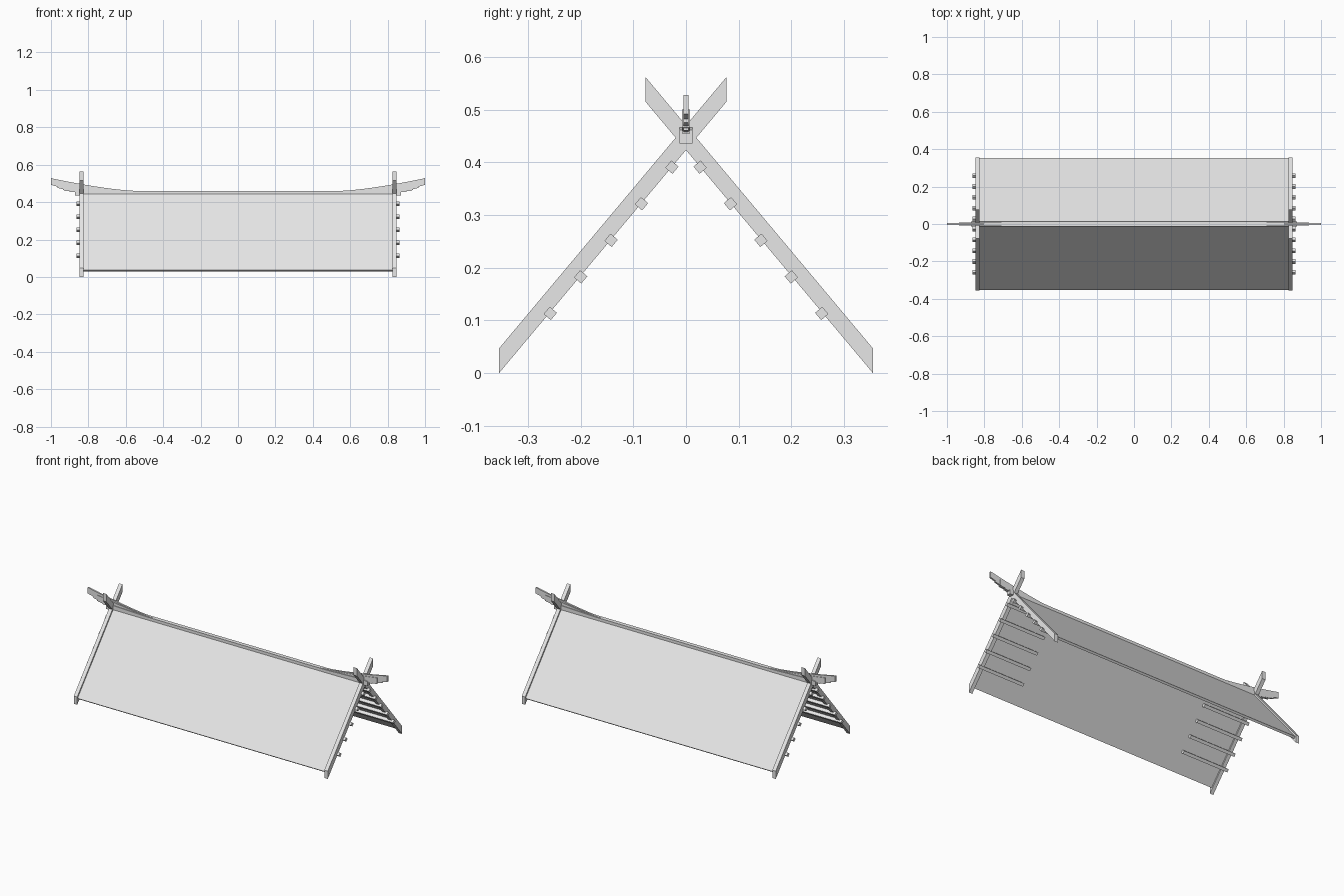
import bpy, bmesh, math

cube = bpy.data.objects.get("Cube")
if cube:
    bpy.data.objects.remove(cube, do_unlink=True)

grey = bpy.data.materials.new("pale_grey")
grey.use_nodes = True
grey.diffuse_color = (0.8, 0.8, 0.8, 1)
grey.node_tree.nodes["Principled BSDF"].inputs["Base Color"].default_value = (0.8, 0.8, 0.8, 1)

EAVE = 0.355                  # half depth of the roof
PITCH = 1.193                 # rise over run
ANGLE = math.atan(PITCH)
BOARD_IN, BOARD_OUT = 0.825, 0.848


def extrude(name, outline, to_point, a, b):
    """Sweep a 2D outline from depth a to depth b as a closed solid."""
    bm = bmesh.new()
    ends = [[bm.verts.new(to_point(u, v, d)) for u, v in outline] for d in (a, b)]
    n = len(outline)
    bm.faces.new(ends[0])
    bm.faces.new(ends[1])
    for i in range(n):
        j = (i + 1) % n
        bm.faces.new((ends[0][i], ends[0][j], ends[1][j], ends[1][i]))
    bmesh.ops.recalc_face_normals(bm, faces=bm.faces)
    mesh = bpy.data.meshes.new(name)
    bm.to_mesh(mesh)
    bm.free()
    mesh.materials.append(grey)
    obj = bpy.data.objects.new(name, mesh)
    bpy.context.collection.objects.link(obj)
    return obj


def along_x(u, v, d):
    return (d, u, v)


def along_y(u, v, d):
    return (u, d, v)


def slope_z(y, offset=0.0):
    return (EAVE - y) * PITCH + offset


def mirrored(outline, side):
    return [(side * y, z) for y, z in outline]


# Roof panels, square cut at the eaves and meeting at the ridge
thick = 0.0135
cut = (EAVE - 0.003, slope_z(EAVE - 0.003, 0.034))
low = (cut[0] - thick * math.sin(ANGLE), cut[1] - thick * math.cos(ANGLE))
drop = thick / math.cos(ANGLE)
panel = [cut, (0, slope_z(0, 0.034)), (0, slope_z(0, 0.034 - drop)), low]

# Crossed gable boards, plumb cut at both ends
TIP = -0.077
board = [(EAVE, 0), (EAVE, 0.047), (TIP, slope_z(TIP, 0.047)), (TIP, slope_z(TIP))]

for side, label in ((-1, "front"), (1, "back")):
    extrude(label + "_roof_panel", mirrored(panel, side), along_x, -BOARD_IN, BOARD_IN)
    for end, hand in ((-1, "right"), (1, "left")):
        extrude(f"{label}_{hand}_gable_board", mirrored(board, side), along_x,
                end * BOARD_IN, end * BOARD_OUT)
        # Short square purlin ends set into the underside
        for k in range(5):
            y, z = 0.258 - 0.0578 * k, 0.113 + 0.0695 * k
            r = 0.0127
            square = [(y + r * math.cos(math.pi / 4 + i * math.pi / 2 - ANGLE),
                       z + r * math.sin(math.pi / 4 + i * math.pi / 2 - ANGLE))
                      for i in range(4)]
            extrude(f"{label}_{hand}_purlin_{k + 1}", mirrored(square, side), along_x,
                    end * 0.555, end * 0.863)

# Ridge beam
extrude("ridge_beam", [(-0.872, 0.436), (0.872, 0.436), (0.872, 0.462), (0.84, 0.468),
                       (0.6, 0.46), (-0.6, 0.46), (-0.84, 0.468), (-0.872, 0.462)],
        along_y, -0.0125, 0.0125)


# Upswept ridge horns, built from two thinning layers with stepped undersides
def sweep(start, stop, rise):
    points = []
    for i in range(9):
        x = start + (stop - start) * i / 8
        points.append((x, 0.46 + rise * ((x - 0.55) / 0.45) ** 1.4))
    return points


core_under = [(1.0, 0.492), (0.965, 0.483), (0.965, 0.476), (0.93, 0.468),
              (0.93, 0.461), (0.87, 0.455), (0.87, 0.445), (0.55, 0.445)]
cheek_under = [(0.935, 0.466), (0.9, 0.461), (0.9, 0.455), (0.87, 0.455),
               (0.87, 0.445), (0.55, 0.445)]
for end, hand in ((-1, "right"), (1, "left")):
    for part, top, under, half in (
            ("core", sweep(0.55, 1.0, 0.068), core_under, 0.005),
            ("cheek", sweep(0.55, 0.935, 0.05), cheek_under, 0.008)):
        shape = [(end * x, z) for x, z in top + under]
        extrude(f"{hand}_horn_{part}", shape, along_y, -half, half)
